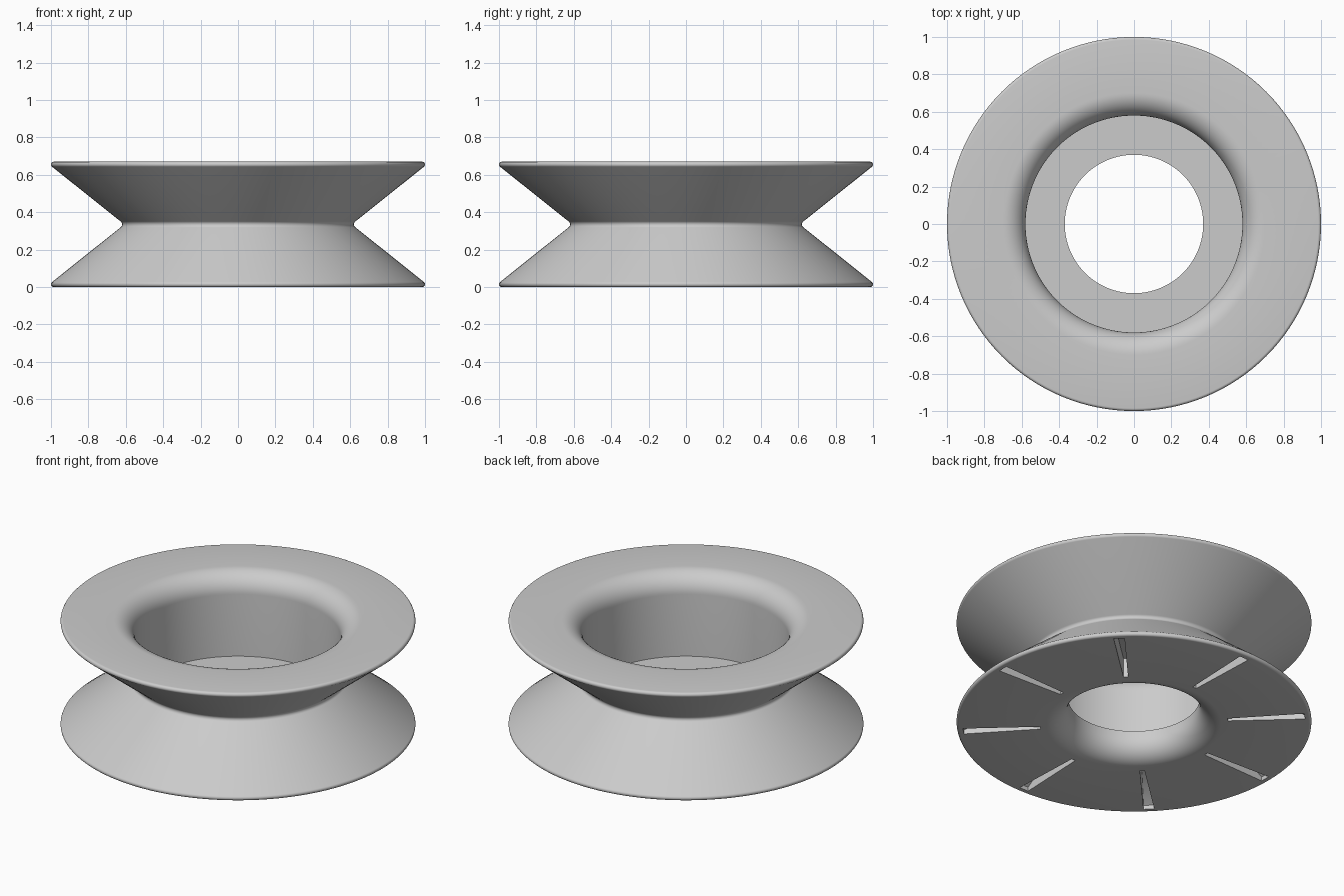
import bpy, bmesh, math

cube = bpy.data.objects.get("Cube")
if cube:
    bpy.data.objects.remove(cube, do_unlink=True)

HEIGHT = 0.67
MID = HEIGHT / 2
SEGMENTS = 128
SLOTS = 8

grey = bpy.data.materials.new("plain grey")
grey.use_nodes = True
colour = (0.6, 0.6, 0.6, 1)
grey.diffuse_color = colour
grey.node_tree.nodes["Principled BSDF"].inputs["Base Color"].default_value = colour


def arc(r, z, radius, start, end, steps):
    """Points of a circular arc in the radius-height plane, angles in degrees."""
    angles = [math.radians(start + (end - start) * i / steps) for i in range(steps + 1)]
    return [(r + radius * math.cos(a), z + radius * math.sin(a)) for a in angles]


def make_object(name, bm):
    bmesh.ops.recalc_face_normals(bm, faces=bm.faces)
    mesh = bpy.data.meshes.new(name)
    bm.to_mesh(mesh)
    bm.free()
    mesh.materials.append(grey)
    obj = bpy.data.objects.new(name, mesh)
    bpy.context.collection.objects.link(obj)
    return obj


def lathe(name, profile):
    """Turn a closed profile around the z axis."""
    bm = bmesh.new()
    rings = []
    for i in range(SEGMENTS):
        a = math.tau * i / SEGMENTS
        rings.append([bm.verts.new((r * math.cos(a), r * math.sin(a), z)) for r, z in profile])
    n = len(profile)
    for i, ring in enumerate(rings):
        after = rings[(i + 1) % SEGMENTS]
        for j in range(n):
            k = (j + 1) % n
            bm.faces.new((ring[j], after[j], after[k], ring[k]))
    return make_object(name, bm)


# Spool body: rounded rims, V groove, flared upper bore, ledge and flared lower hole
profile = (
    arc(0.985, 0.015, 0.015, -90, 51, 8)
    + arc(0.64, MID, 0.02, 231, 129, 8)
    + arc(0.985, HEIGHT - 0.015, 0.015, -51, 90, 8)
    + arc(0.70, HEIGHT - 0.12, 0.12, 90, 180, 14)
    + [(0.58, 0.165), (0.37, 0.165)]
    + arc(0.495, 0.125, 0.125, 180, 270, 14)
)
spool = lathe("spool_body", profile)

# Tapered radial slots in the underside, following the slope of the lower flange
bm = bmesh.new()
section = [(0.53, -0.02), (0.53, 0.12), (0.80, 0.12), (0.965, 0.025), (0.965, -0.02)]
for i in range(SLOTS):
    a = math.tau * i / SLOTS
    sides = []
    for sign in (-1, 1):
        side = []
        for r, z in section:
            half = sign * (0.013 + (r - 0.53) * 0.04)
            side.append(bm.verts.new((r * math.cos(a) - half * math.sin(a),
                                      r * math.sin(a) + half * math.cos(a), z)))
        sides.append(side)
    left, right = sides
    bm.faces.new(left)
    bm.faces.new(right[::-1])
    for j in range(len(section)):
        k = (j + 1) % len(section)
        bm.faces.new((left[j], right[j], right[k], left[k]))
cutter = make_object("slot_cutter", bm)
cutter.hide_render = True

cut = spool.modifiers.new("slots", "BOOLEAN")
cut.operation = "DIFFERENCE"
cut.solver = "EXACT"
cut.object = cutter

# Apply the cut, drop the cutter and smooth the turned surfaces
bpy.ops.object.select_all(action="DESELECT")
spool.select_set(True)
bpy.context.view_layer.objects.active = spool
bpy.ops.object.modifier_apply(modifier=cut.name)
bpy.data.objects.remove(cutter, do_unlink=True)
bpy.ops.object.shade_smooth_by_angle(angle=math.radians(30))
